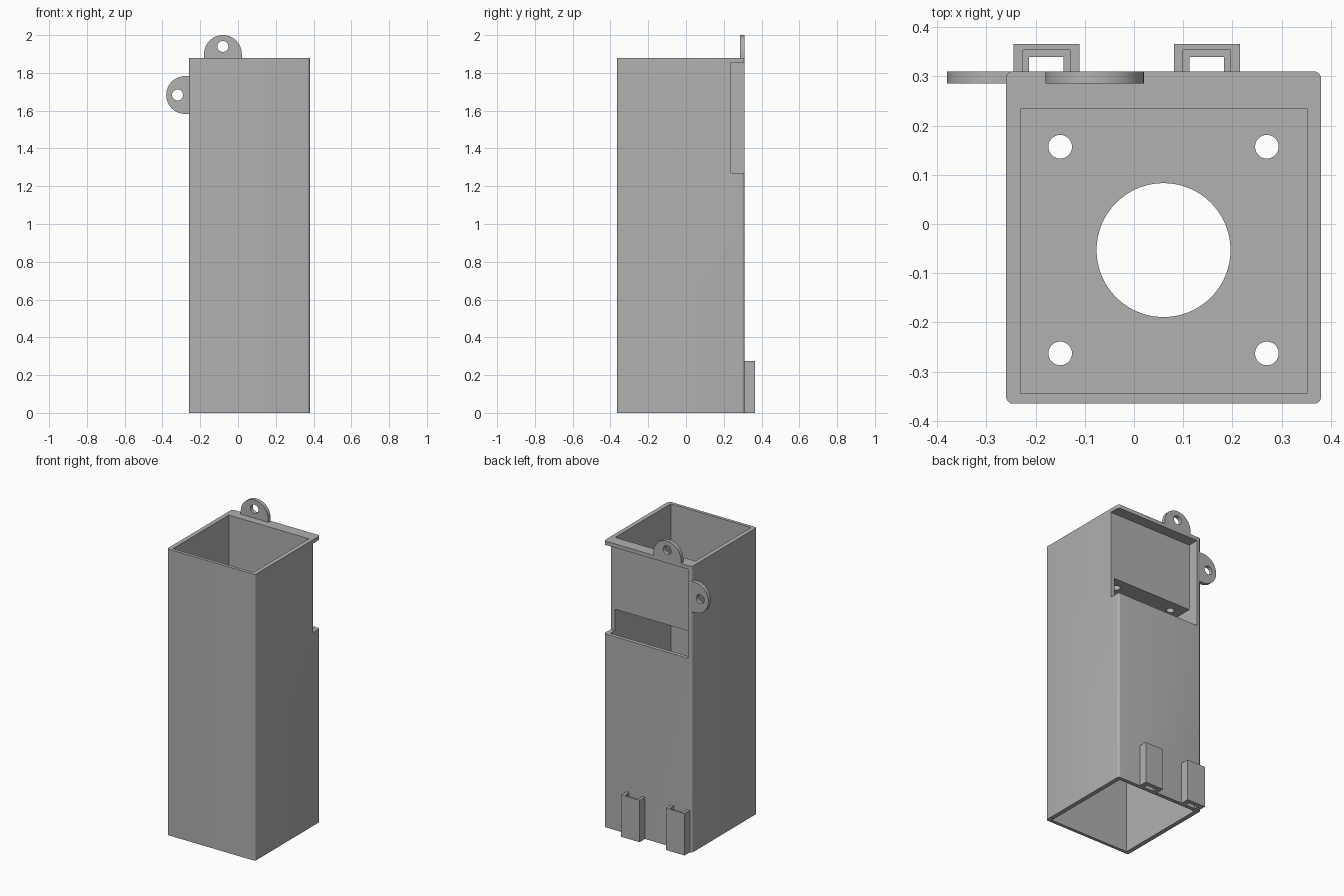
import bpy, bmesh, math
from mathutils import Matrix, Vector

if "Cube" in bpy.data.objects:
    bpy.data.objects.remove(bpy.data.objects["Cube"])

grey = bpy.data.materials.new("plain grey")
grey.use_nodes = True
colour = (0.44, 0.44, 0.44, 1)
grey.diffuse_color = colour
grey.node_tree.nodes["Principled BSDF"].inputs["Base Color"].default_value = colour


def make_object(name, bm):
    bmesh.ops.recalc_face_normals(bm, faces=bm.faces)
    mesh = bpy.data.meshes.new(name)
    bm.to_mesh(mesh)
    bm.free()
    mesh.materials.append(grey)
    obj = bpy.data.objects.new(name, mesh)
    bpy.context.collection.objects.link(obj)
    return obj


def box(name, x, y, z, corner=0):
    bm = bmesh.new()
    bmesh.ops.create_cube(bm, size=1)
    for v in bm.verts:
        v.co = [r[0] if c < 0 else r[1] for c, r in zip(v.co, (x, y, z))]
    if corner:
        upright = [e for e in bm.edges
                   if abs(e.verts[0].co.z - e.verts[1].co.z) > corner]
        bmesh.ops.bevel(bm, geom=upright, offset=corner, segments=5,
                        profile=0.5, affect='EDGES')
    return make_object(name, bm)


def cylinder(name, centre, radius, depth, axis='Z', sides=48):
    bm = bmesh.new()
    bmesh.ops.create_cone(bm, cap_ends=True, segments=sides, radius1=radius,
                          radius2=radius, depth=depth)
    if axis == 'Y':
        bm.transform(Matrix.Rotation(math.pi / 2, 4, 'X'))
    bm.transform(Matrix.Translation(centre))
    return make_object(name, bm)


def cut(obj, cutters):
    # Subtract each cutter, bake the result and discard the cutters
    for c in cutters:
        c.hide_render = True
        mod = obj.modifiers.new("cut", 'BOOLEAN')
        mod.operation = 'DIFFERENCE'
        mod.solver = 'EXACT'
        mod.object = c
    graph = bpy.context.evaluated_depsgraph_get()
    baked = bpy.data.meshes.new_from_object(obj.evaluated_get(graph))
    obj.modifiers.clear()
    obj.data = baked
    for c in cutters:
        bpy.data.objects.remove(c)


def smooth(obj):
    bpy.ops.object.select_all(action='DESELECT')
    obj.select_set(True)
    bpy.context.view_layer.objects.active = obj
    bpy.ops.object.shade_smooth_by_angle(angle=math.radians(30))


# Tall housing: lower duct, upper chamber and back recess leave a mounting plate
LEFT, RIGHT, FRONT, BACK, TOP = -0.26, 0.38, -0.365, 0.31, 1.88
inner_x, inner_front = (-0.231, 0.351), -0.344
cx, cy = 0.06, -0.053
housing = box("housing", (LEFT, RIGHT), (FRONT, BACK), (0, TOP), corner=0.014)
cutters = [
    box("lower_duct", inner_x, (inner_front, 0.285), (-0.1, 1.41)),
    box("upper_chamber", inner_x, (inner_front, 0.234), (1.44, 2.1)),
    box("back_recess", (inner_x[0], 0.5), (0.238, 0.5), (1.27, 1.855)),
    cylinder("fan_opening", (cx, cy, 1.42), 0.136, 0.2, sides=96),
]
for sx in (-1, 1):
    for sy in (-1, 1):
        cutters.append(cylinder("screw_hole", (cx + sx * 0.21, cy + sy * 0.21, 1.42),
                                0.024, 0.2))
cut(housing, cutters)
smooth(housing)


# Rounded mounting ears with a screw hole
def ear(name, centre, outward):
    out = Vector((outward[0], 0, outward[1]))
    side = Vector((-out.z, 0, out.x))
    mid = Vector((centre[0], 0.285, centre[1]))
    radius, steps = 0.1, 32
    outline = [mid - out * 0.03 - side * radius]
    for i in range(steps + 1):
        a = math.pi * (i / steps - 0.5)
        outline.append(mid + out * radius * math.cos(a) + side * radius * math.sin(a))
    outline.append(mid - out * 0.03 + side * radius)
    bm = bmesh.new()
    face = bm.faces.new([bm.verts.new(p) for p in outline])
    new = bmesh.ops.extrude_face_region(bm, geom=[face])["geom"]
    moved = [g for g in new if isinstance(g, bmesh.types.BMVert)]
    bmesh.ops.translate(bm, verts=moved, vec=(0, BACK - 0.285, 0))
    obj = make_object(name, bm)
    cut(obj, [cylinder("ear_hole", mid + out * 0.04, 0.029, 0.2, axis='Y')])
    smooth(obj)


ear("top_ear", (-0.08, 1.90), (0, 1))
ear("side_ear", (-0.28, 1.683), (-1, 0))

# Pair of open-topped clips low on the back, each with a slotted floor
for name, x in (("right_clip", -0.178), ("left_clip", 0.148)):
    clip = box(name, (x - 0.067, x + 0.067), (BACK - 0.005, 0.366), (0, 0.275))
    cut(clip, [
        box("pocket", (x - 0.048, x + 0.048), (BACK, 0.354), (0.026, 0.4)),
        box("slot", (x - 0.035, x + 0.035), (BACK, 0.339), (-0.1, 0.1)),
    ])
